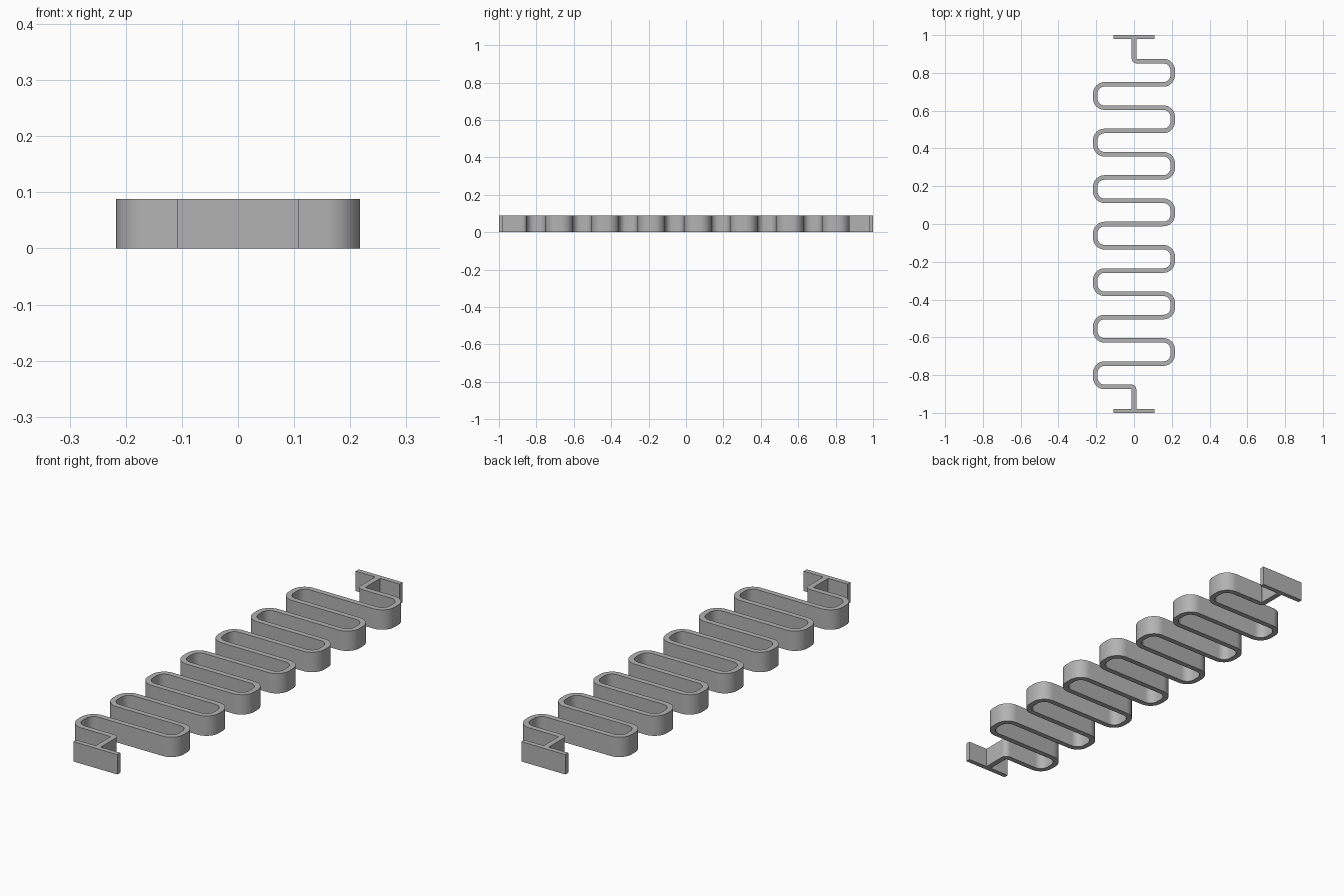
import bpy, bmesh, math
from mathutils import Vector

if "Cube" in bpy.data.objects:
    bpy.data.objects.remove(bpy.data.objects["Cube"])

HEIGHT = 0.088      # height of every part
WALL = 0.024        # strip thickness
REACH = 0.205       # centreline half width of the folds
RUNS = 15
PITCH = 0.1232
PLATE = 0.021

grey = bpy.data.materials.new("plain grey")
grey.diffuse_color = (0.45, 0.45, 0.45, 1)
grey.use_nodes = True
grey.node_tree.nodes["Principled BSDF"].inputs["Base Color"].default_value = grey.diffuse_color


def add_object(name, bm):
    bmesh.ops.recalc_face_normals(bm, faces=bm.faces)
    mesh = bpy.data.meshes.new(name)
    bm.to_mesh(mesh)
    bm.free()
    mesh.materials.append(grey)
    obj = bpy.data.objects.new(name, mesh)
    bpy.context.collection.objects.link(obj)
    return obj


def rounded_path(corners):
    """Return (point, side normal) pairs along a path with filleted corners."""
    def side(d):
        return Vector((-d.y, d.x))
    pts = [Vector(c[:2]) for c in corners]
    out = [(pts[0], side((pts[1] - pts[0]).normalized()))]
    for i in range(1, len(pts) - 1):
        r, steps = corners[i][2], 8
        d0 = (pts[i] - pts[i - 1]).normalized()
        d1 = (pts[i + 1] - pts[i]).normalized()
        centre = pts[i] - d0 * r + d1 * r
        for s in range(steps + 1):
            a = s / steps * math.pi / 2
            d = d0 * math.cos(a) + d1 * math.sin(a)
            spoke = d0 * math.sin(a) - d1 * math.cos(a)
            out.append((centre + spoke * r, side(d)))
    out.append((pts[-1], side((pts[-1] - pts[-2]).normalized())))
    return out


# Folded strip: stem, alternating runs with rounded bends, stem
top = PITCH * (RUNS - 1) / 2
stem_end = 1 - PLATE
corners = [(0, stem_end, 0), (0, top, 0.0125)]
for k in range(RUNS - 1):
    x = REACH if k % 2 == 0 else -REACH
    corners += [(x, top - k * PITCH, 0.049), (x, top - (k + 1) * PITCH, 0.049)]
corners += [(0, -top, 0.0125), (0, -stem_end, 0)]

bm = bmesh.new()
rings = []
for p, n in rounded_path(corners):
    l, r = p + n * WALL / 2, p - n * WALL / 2
    rings.append([bm.verts.new((q.x, q.y, z)) for q, z in
                  ((l, 0), (r, 0), (r, HEIGHT), (l, HEIGHT))])
for a, b in zip(rings, rings[1:]):
    for i in range(4):
        j = (i + 1) % 4
        bm.faces.new((a[i], a[j], b[j], b[i]))
bm.faces.new(rings[0])
bm.faces.new(rings[-1])
strip = add_object("folded_strip", bm)
bpy.context.view_layer.objects.active = strip
strip.select_set(True)
bpy.ops.object.shade_smooth_by_angle(angle=math.radians(30))

# Flat mounting plates at both ends
for name, s in (("front_plate", -1), ("back_plate", 1)):
    bm = bmesh.new()
    bmesh.ops.create_cube(bm, size=1)
    bmesh.ops.scale(bm, vec=(0.216, PLATE, HEIGHT), verts=bm.verts)
    bmesh.ops.translate(bm, vec=(0, s * (1 - PLATE / 2), HEIGHT / 2), verts=bm.verts)
    add_object(name, bm)
